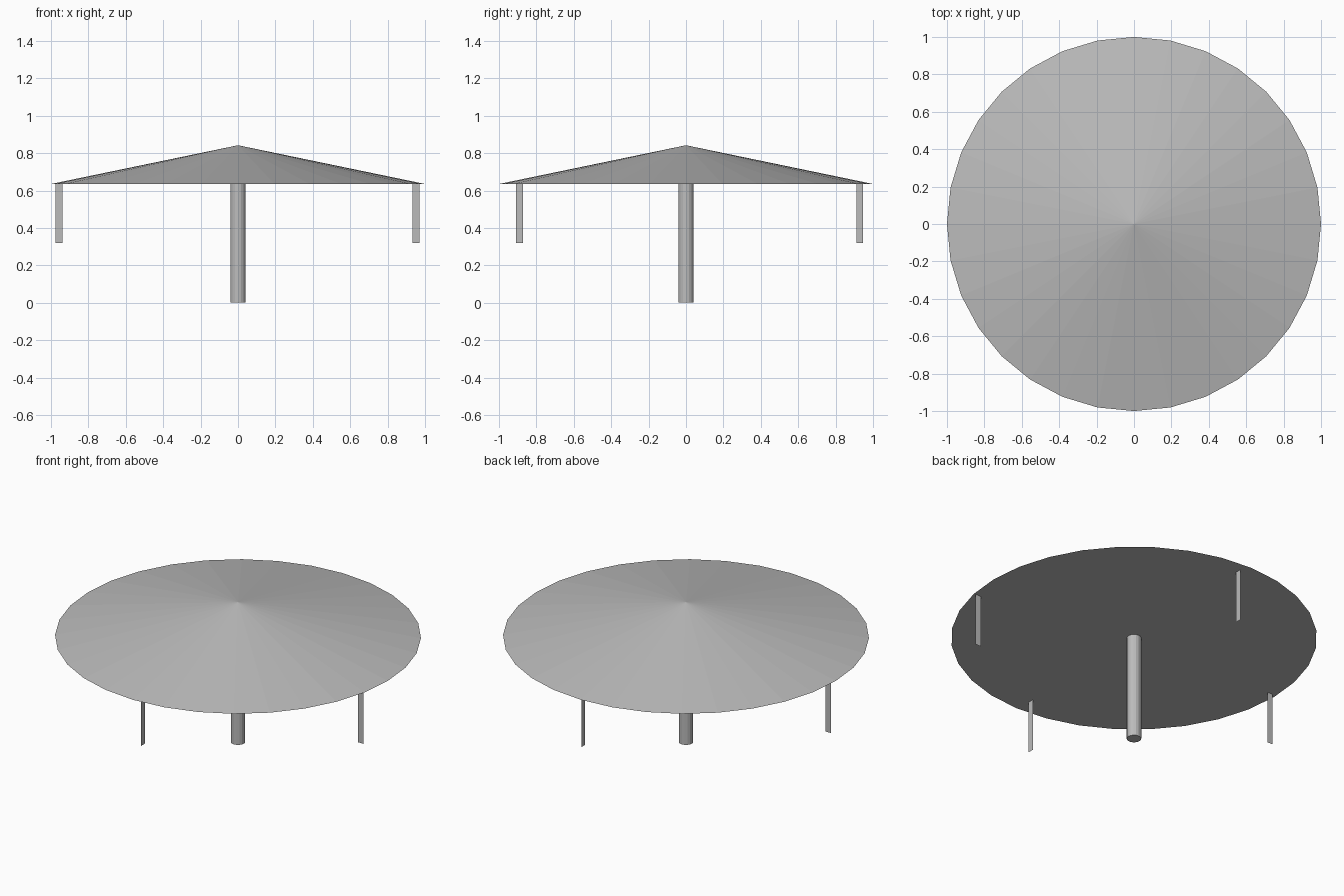
import bpy
import bmesh
from mathutils import Matrix, Vector

if "Cube" in bpy.data.objects:
    bpy.data.objects.remove(bpy.data.objects["Cube"], do_unlink=True)

RIM_Z, APEX_Z, STRIP_Z = 0.635, 0.842, 0.32

grey = bpy.data.materials.new("light_grey")
grey.use_nodes = True
grey.diffuse_color = (0.5, 0.5, 0.5, 1)
grey.node_tree.nodes["Principled BSDF"].inputs["Base Color"].default_value = (0.5, 0.5, 0.5, 1)


def add_object(name, bm):
    mesh = bpy.data.meshes.new(name)
    bm.to_mesh(mesh)
    bm.free()
    mesh.materials.append(grey)
    obj = bpy.data.objects.new(name, mesh)
    bpy.context.collection.objects.link(obj)
    return obj


def add_cone(name, sides, bottom_radius, top_radius, bottom, top):
    bm = bmesh.new()
    bmesh.ops.create_cone(bm, cap_ends=True, segments=sides,
                          radius1=bottom_radius, radius2=top_radius, depth=top - bottom,
                          matrix=Matrix.Translation((0, 0, (bottom + top) / 2)))
    return add_object(name, bm)


def add_strip(name, centre, along):
    """Thin upright sheet hanging from the canopy, its width running along one axis."""
    bm = bmesh.new()
    half = Vector(along) * 0.0185
    base = Vector((*centre, 0))
    corners = [base - half, base + half, base + half, base - half]
    heights = [STRIP_Z, STRIP_Z, RIM_Z, RIM_Z]
    bm.faces.new([bm.verts.new((c.x, c.y, z)) for c, z in zip(corners, heights)])
    return add_object(name, bm)


# Canopy and central pole
add_cone("canopy", 32, 1.0, 0.0, RIM_Z, APEX_Z)
add_cone("pole", 16, 0.04, 0.04, 0.0, RIM_Z)

# Hanging strips near the rim
X, Y = (1, 0, 0), (0, 1, 0)
add_strip("left_strip", (0.952, -0.19), X)
add_strip("right_strip", (-0.958, 0.015), X)
add_strip("back_strip", (0.035, 0.929), Y)
add_strip("front_strip", (-0.01, -0.89), Y)
